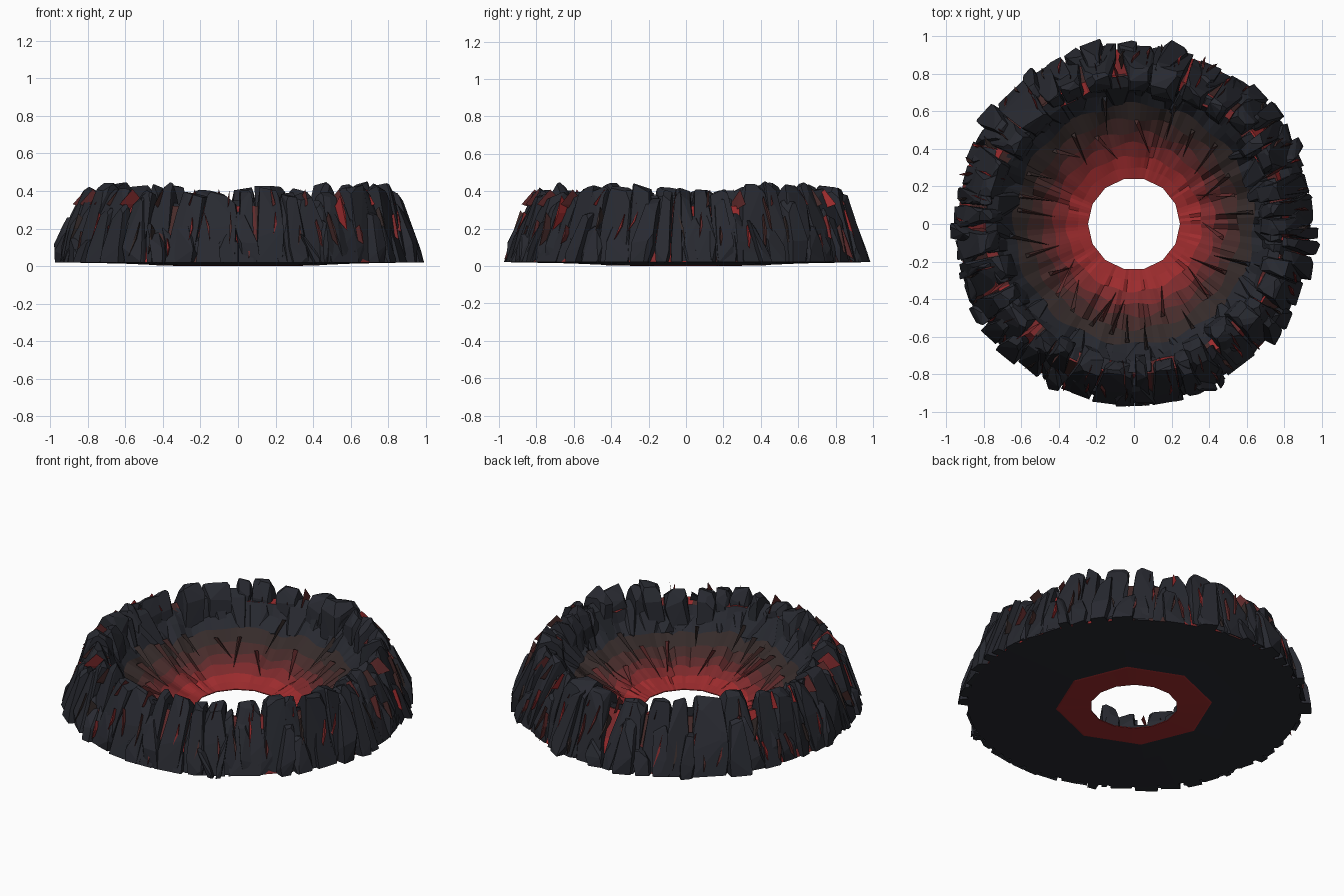
import bpy, bmesh, math, random
from mathutils import Vector

random.seed(5)
TAU = math.tau
uni = random.uniform

if "Cube" in bpy.data.objects:
    bpy.data.objects.remove(bpy.data.objects["Cube"], do_unlink=True)


def material(name, rgb):
    m = bpy.data.materials.new(name)
    m.use_nodes = True
    m.diffuse_color = (*rgb, 1)
    m.node_tree.nodes["Principled BSDF"].inputs["Base Color"].default_value = (*rgb, 1)
    return m


BANDS = [material("glowing red", (0.34, 0.025, 0.027)),
         material("hot red", (0.21, 0.023, 0.025)),
         material("deep red", (0.115, 0.023, 0.024)),
         material("ember brown", (0.062, 0.024, 0.023)),
         material("scorched brown", (0.036, 0.024, 0.023)),
         material("slate rock", (0.021, 0.0225, 0.03))]
BAND_EDGES = [0.36, 0.43, 0.49, 0.56, 0.64]
ROCK = 5


def polar(r, a, z):
    return Vector((r * math.cos(a), r * math.sin(a), z))


def polygon(r, a, sides):
    """Radius at an angle of a regular polygon with corner radius r."""
    step = TAU / sides
    return r * math.cos(step / 2) / math.cos(a % step - step / 2)


def add_object(name, bm):
    mesh = bpy.data.meshes.new(name)
    bmesh.ops.recalc_face_normals(bm, faces=bm.faces)
    bm.to_mesh(mesh)
    bm.free()
    for m in BANDS:
        mesh.materials.append(m)
    ob = bpy.data.objects.new(name, mesh)
    bpy.context.collection.objects.link(ob)


def ring_strip(bm, rows, colour):
    """Joins rings of vertices and colours each face by a rule."""
    n = len(rows[0])
    for i, (low, high) in enumerate(zip(rows, rows[1:])):
        for j in range(n):
            k = (j + 1) % n
            f = bm.faces.new((low[j], low[k], high[k], high[j]))
            f.material_index = colour(i, f)


# Bowl and core: one closed ring with a grooved, glowing inside
SEG = 112
bowl = [(0.245, 0.005), (0.30, 0.02), (0.36, 0.042), (0.43, 0.072), (0.49, 0.10),
        (0.56, 0.138), (0.64, 0.19), (0.70, 0.25), (0.74, 0.31)]
flank = [(0.80, 0.32), (0.88, 0.17), (0.935, 0.02)]
groove = [random.choice((0, 0, 0, 0, 0.4, 1)) for _ in range(SEG)]

bm = bmesh.new()
rows = []
for i, (r, z) in enumerate(bowl + flank):
    row = []
    for j in range(SEG):
        a = TAU * j / SEG
        rr, zz = r, z
        if i == 0:
            rr = polygon(r, a, 14)
        elif i < len(bowl):
            strength = min(1, i / 4)
            rr += 0.012 * math.sin(13 * a + 2 * i) * strength
            zz += strength * (0.012 * math.sin(9 * a + 2 * math.sin(4 * a))
                              - 0.028 * groove[(j + i // 3) % SEG])
        row.append(bm.verts.new(polar(rr, a, max(zz, 0.005))))
    rows.append(row)


def bowl_colour(i, f):
    if i >= len(bowl) - 1:
        return random.choice((0, 1, 2, 3))
    r = f.calc_center_median().xy.length + uni(-0.02, 0.02)
    return sum(r > e for e in BAND_EDGES)


ring_strip(bm, rows, bowl_colour)

# Underside: flat rock with a red eight-sided plate around the hole
under = [rows[-1]]
for r, z in ((0.62, 0.014), (0.44, 0.006), (0.43, 0.004)):
    angles = [TAU * j / SEG for j in range(SEG)]
    under.append([bm.verts.new(polar(polygon(r, a, 8), a, z)) for a in angles])
under.append([bm.verts.new((v.co.x, v.co.y, 0)) for v in rows[0]])
under.append(rows[0])
ring_strip(bm, under, lambda i, f: 0 if i > 1 else ROCK)
add_object("crater_bowl", bm)


def chisel_rock(target, corners, angle, cuts, bite=0.8, colour=lambda r: ROCK):
    """Adds one convex rock: a hull of corners (radius, sideways, height) with chipped edges."""
    rock = bmesh.new()
    out, side = polar(1, angle, 0), polar(1, angle + TAU / 4, 0)
    for r, t, z in corners:
        rock.verts.new(out * r + side * t + Vector((0, 0, z)))
    bmesh.ops.convex_hull(rock, input=rock.verts[:])
    mid = sum((v.co for v in rock.verts), Vector()) / len(rock.verts)
    for _ in range(cuts):
        n = (out * uni(-0.8, 1) + side * uni(-1, 1) + Vector((0, 0, uni(-0.15, 0.9)))).normalized()
        reach = max((v.co - mid).dot(n) for v in rock.verts)
        bmesh.ops.bisect_plane(rock, geom=rock.verts[:] + rock.edges[:] + rock.faces[:],
                               plane_co=mid + n * reach * uni(bite, 0.96),
                               plane_no=n, clear_outer=True)
        bmesh.ops.holes_fill(rock, edges=[e for e in rock.edges if e.is_boundary])
    copy = {v: target.verts.new(v.co) for v in rock.verts}
    for f in rock.faces:
        new = target.faces.new([copy[v] for v in f.verts])
        new.material_index = colour(f.calc_center_median().xy.length)
    rock.free()


def slots(count, spread):
    """Uneven angles around the ring, each with its half width in radians."""
    weights = [uni(1 - spread, 1 + spread) for _ in range(count)]
    total, a = sum(weights), uni(0, 1)
    for w in weights:
        half = math.pi * w / total
        yield a + half, half
        a += 2 * half


# Rim rocks: tall blocks standing all round the crater
bm = bmesh.new()
for a, half in slots(36, 0.45):
    top, w = uni(0.4, 0.465), half * 0.84
    r_in, r_out = uni(0.68, 0.75), uni(0.78, 0.85)
    foot, lean = uni(0.92, 0.97), uni(-0.035, 0.035)
    corners = []
    for s in (-1, 1):
        corners += [(foot, s * w, 0.02),
                    (foot - uni(0.04, 0.07), s * w + lean * 0.5, uni(0.15, 0.24)),
                    (r_out, s * w * uni(0.5, 0.85) + lean, top - uni(0, 0.07)),
                    (r_in + 0.05, s * w * uni(0.4, 0.8) + lean, top - uni(0, 0.04)),
                    (r_in, s * w * uni(0.5, 0.75) + lean, top - uni(0.06, 0.13)),
                    (r_in - 0.02, s * w * 0.6, 0.19)]
    chisel_rock(bm, corners, a, cuts=6, bite=0.84)
add_object("rim_rocks", bm)

# Flank slabs: narrow leaning splinters on the outer slope
bm = bmesh.new()
for a, half in slots(58, 0.6):
    foot, top, lean = uni(0.945, 1.01), uni(0.15, 0.42), uni(-0.07, 0.07)
    r_top = foot - 0.34 * top
    corners = []
    for s in (-1, 1):
        w = half * 0.9
        corners += [(foot - uni(0, 0.03), s * w * uni(0.5, 1), 0.02), (0.85, s * w, 0.02),
                    (foot - uni(0.02, 0.05), s * w * 0.9 + lean * 0.3, uni(0.07, 0.14)),
                    (r_top, s * w * 0.5 + lean, top - uni(0, 0.06)),
                    (r_top - 0.07, s * w * 0.5 + lean, top)]
    chisel_rock(bm, corners, a, cuts=4)
add_object("flank_slabs", bm)

# Inner ledges: low wedges running from the rim down into the bowl
bm = bmesh.new()
for a, half in slots(44, 0.6):
    nose, top, lean = uni(0.61, 0.68), uni(0.25, 0.36), uni(-0.06, 0.06)
    w = half * 0.7
    corners = []
    for s in (-1, 1):
        corners += [(nose, s * w * 0.3 + lean, 0.185), (nose + 0.04, s * w * 0.5 + lean, 0.21),
                    (0.73, s * w * 0.8, top), (0.79, s * w * 0.8, top + 0.03),
                    (0.79, s * w, 0.16), (0.68, s * w, 0.16)]
    chisel_rock(bm, corners, a, cuts=3)
add_object("inner_ledges", bm)

# Bowl shards: long slanting splinters lying on the glowing slope
bm = bmesh.new()
for a, half in slots(30, 0.8):
    near, lean = uni(0.33, 0.52), uni(-0.08, 0.08)
    far = near + uni(0.12, 0.22)
    height = lambda r: 0.005 + 0.4 * (r - 0.245) + 0.25 * max(0, r - 0.4)
    corners = [(near, lean, height(near) - 0.008), (far, 0.012, height(far) - 0.012),
               (far, -0.012, height(far) - 0.012), (far - 0.03, 0, height(far) + 0.004)]
    chisel_rock(bm, corners, a, 0, colour=lambda r: sum(r > e for e in BAND_EDGES))
add_object("bowl_shards", bm)

# Ember veins: glowing slivers in the cracks of the outer slope
bm = bmesh.new()
for a, half in slots(56, 0.6):
    base, lean = uni(0.03, 0.2), uni(-0.05, 0.05)
    top = base + uni(0.1, 0.2)
    middle = (base + top) / 2
    shade = random.choice((0, 1, 2, 2, 3, 4))
    slope = lambda z: 0.985 - 0.33 * z
    corners = [(slope(base), 0, base), (slope(top), lean, top),
               (slope(middle), 0.013 + lean / 2, middle),
               (slope(middle) - 0.1, lean / 2, middle)]
    chisel_rock(bm, corners, a, 0, colour=lambda r: shade)

# Rim veins: glowing slivers lying in the gaps between the rim rocks
for a, half in slots(30, 0.6):
    lean = uni(-0.04, 0.04)
    shade = random.choice((0, 1, 2, 3))
    corners = [(0.72, 0, 0.33), (0.88, lean, 0.33), (0.81, lean / 2 + 0.01, 0.41),
               (0.80, lean / 2 - 0.01, 0.3)]
    chisel_rock(bm, corners, a, 0, colour=lambda r: shade)
add_object("ember_veins", bm)
